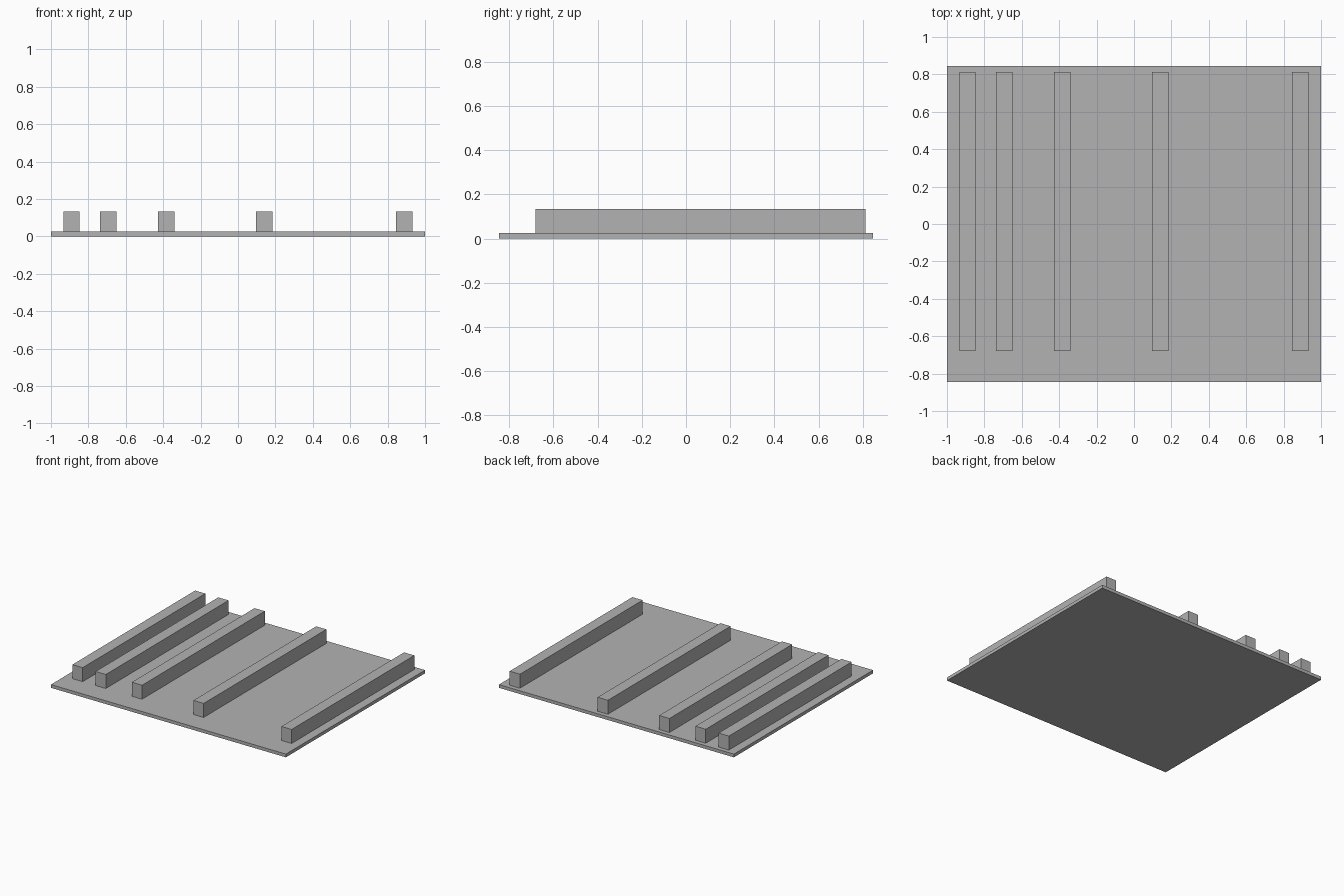
import bpy

# Remove the default cube
cube = bpy.data.objects.get("Cube")
if cube:
    bpy.data.objects.remove(cube, do_unlink=True)

# Single grey material
GREY = (0.45, 0.45, 0.45, 1)
grey = bpy.data.materials.new("plain_grey")
grey.diffuse_color = GREY
grey.use_nodes = True
grey.node_tree.nodes["Principled BSDF"].inputs["Base Color"].default_value = GREY


def box(name, low, high):
    """Flat-shaded box spanning two opposite corners."""
    centre = [(a + b) / 2 for a, b in zip(low, high)]
    bpy.ops.mesh.primitive_cube_add(size=1, location=centre)
    obj = bpy.context.object
    obj.name = name
    obj.scale = [b - a for a, b in zip(low, high)]
    bpy.ops.object.transform_apply(location=False, rotation=False, scale=True)
    obj.data.materials.append(grey)
    return obj


# Thin base plate
PLATE_TOP = 0.025
box("base_plate", (-1, -0.846, 0), (1, 0.846, PLATE_TOP))

# Parallel bars, spaced progressively wider toward the left side
BAR_HALF = 0.0435
BAR_TOP = 0.133
for i, x in enumerate((-0.89, -0.693, -0.384, 0.14, 0.889), 1):
    box(f"bar_{i}", (x - BAR_HALF, -0.68, PLATE_TOP), (x + BAR_HALF, 0.812, BAR_TOP))
